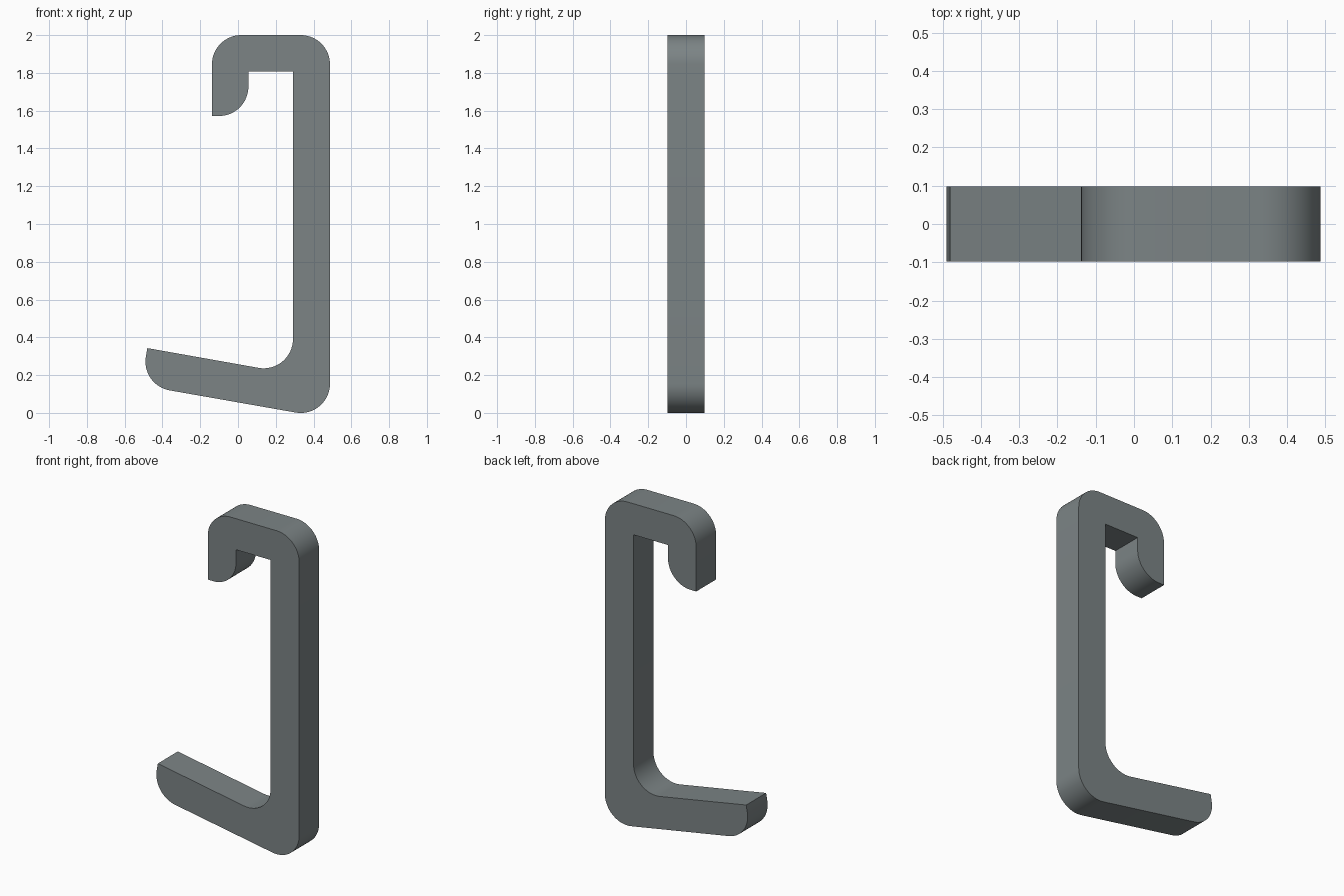
import bpy, bmesh, math
from mathutils import Vector

if "Cube" in bpy.data.objects:
    bpy.data.objects.remove(bpy.data.objects["Cube"])

HALF_DEPTH = 0.0975
R = 0.155          # shared fillet radius
STEPS = 16


def fillet(prev, corner, nxt, r):
    """Points of an arc that rounds one profile corner."""
    if r == 0:
        return [corner]
    a, b = (prev - corner).normalized(), (nxt - corner).normalized()
    half = a.angle(b) / 2
    start = corner + a * (r / math.tan(half))
    centre = corner + (a + b).normalized() * (r / math.sin(half))
    arm = start - centre
    sweep = math.pi - 2 * half
    if a.x * b.y - a.y * b.x > 0:
        sweep = -sweep
    pts = []
    for i in range(STEPS + 1):
        t = sweep * i / STEPS
        c, s = math.cos(t), math.sin(t)
        pts.append(centre + Vector((arm.x * c - arm.y * s, arm.x * s + arm.y * c)))
    return pts


# Sharp profile corners (x, z) with their fillet radius, anticlockwise
corners = [
    (0.487, -0.030, R),    # heel of the lower arm
    (0.487, 2.000, R),     # top outer bend
    (-0.138, 2.000, R),    # hook outer bend
    (-0.138, 1.572, 0),    # hook tip
    (0.055, 1.572, R),     # hook tip, rounded inside
    (0.055, 1.808, 0),     # hook inner corner
    (0.291, 1.808, 0),     # post inner corner
    (0.291, 0.206, R),     # bend between post and lower arm
    (-0.480, 0.343, 0),    # lower arm tip
    (-0.5145, 0.146, R),   # lower arm tip, rounded below
]
pts = [Vector(c[:2]) for c in corners]
profile = []
for i, c in enumerate(corners):
    profile += fillet(pts[i - 1], pts[i], pts[(i + 1) % len(pts)], c[2])

# Extrude the profile through the depth
bm = bmesh.new()
face = bm.faces.new([bm.verts.new((p.x, -HALF_DEPTH, p.y)) for p in profile])
ext = bmesh.ops.extrude_face_region(bm, geom=[face], use_keep_orig=True)
bmesh.ops.translate(bm, vec=(0, 2 * HALF_DEPTH, 0),
                    verts=[g for g in ext["geom"] if isinstance(g, bmesh.types.BMVert)])
bmesh.ops.recalc_face_normals(bm, faces=bm.faces)
mesh = bpy.data.meshes.new("hanging_hook")
bm.to_mesh(mesh)
bm.free()

hook = bpy.data.objects.new("hanging_hook", mesh)
bpy.context.collection.objects.link(hook)
grey = bpy.data.materials.new("slate grey")
grey.diffuse_color = (0.20, 0.23, 0.235, 1)
grey.use_nodes = True
grey.node_tree.nodes["Principled BSDF"].inputs["Base Color"].default_value = grey.diffuse_color
mesh.materials.append(grey)

bpy.context.view_layer.objects.active = hook
hook.select_set(True)
bpy.ops.object.shade_smooth_by_angle(angle=math.radians(30))
